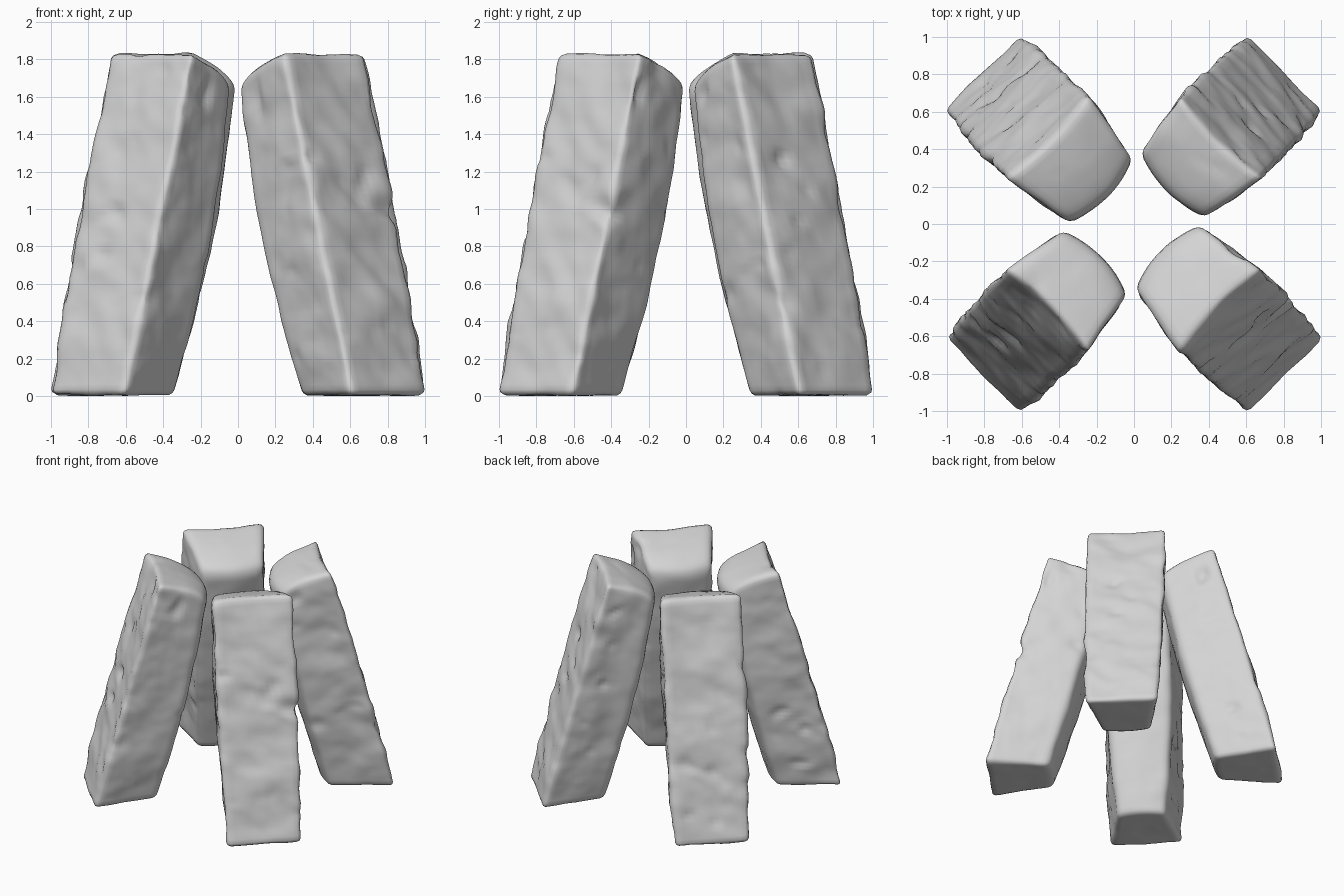
import bpy, bmesh, math
from mathutils import Vector, Matrix, noise

old = bpy.data.objects.get("Cube")
if old:
    bpy.data.objects.remove(old, do_unlink=True)

# Plain grey stone
stone = bpy.data.materials.new("grey_stone")
stone.use_nodes = True
GREY = (0.66, 0.66, 0.66, 1)
stone.diffuse_color = GREY
stone.node_tree.nodes["Principled BSDF"].inputs["Base Color"].default_value = GREY

HALF = Vector((0.23, 0.27, 0.9))   # nominal half depth, half width, half height
ROUND = 0.035


def mix(a, b, f):
    return a + (b - a) * f


def rounded(p):
    """Round the edges of the nominal box; the result is in -1..1 again."""
    q = Vector([c * h for c, h in zip(p, HALF)])
    core = Vector([max(-h + ROUND, min(h - ROUND, c)) for c, h in zip(q, HALF)])
    q = core + (q - core).normalized() * ROUND
    return Vector([c / h for c, h in zip(q, HALF)])


def lean(p, top_inner):
    """Map the box to a tapered block: x is the distance from the middle."""
    out, side, up = (p.x + 1) / 2, p.y, (p.z + 1) / 2
    belly = math.sin(math.pi * up)
    crown = 1 - side * side
    # The inner face is rounded across, the outer one is hollow near the top
    inner_r = mix(0.665, top_inner, up) - 0.03 * belly - mix(0.03, 0.05, up) * crown
    outer_r = mix(1.15, 0.66, up) + 0.008 * belly - 0.03 * crown * up ** 5
    inner_w = mix(0.185, 0.24, up) + 0.04 * belly
    outer_w = mix(0.29, 0.312, up) + 0.012 * belly
    # The top is flat at the outer edge and falls off towards the middle
    top_z = mix(1.62, 1.83, math.sqrt(max(0, out)))
    return Vector((mix(inner_r, outer_r, out), side * mix(inner_w, outer_w, out), up * top_z))


def roughness(p, seed):
    """Broad swells, worn ledges and a few pits."""
    s = p + Vector((seed * 7.3, seed * 3.1, seed * 5.7))
    swell = 0.02 * noise.noise(s * 3.2)
    lump = 0.014 * noise.noise(Vector((s.x * 6, s.y * 6, s.z * 7 + s.y * 3)))
    grain = 0.004 * noise.noise(s * 15)
    pit = 0.07 * max(0, noise.noise(s * 6.5) - 0.38)
    return swell + lump + grain - pit


def make_stone(name, angle, top_inner, seed):
    bm = bmesh.new()
    bmesh.ops.create_cube(bm, size=2)
    # Denser along the height, then an even grid on every face
    upright = [e for e in bm.edges if abs(e.verts[0].co.z - e.verts[1].co.z) > 1]
    bmesh.ops.subdivide_edges(bm, edges=upright, cuts=3, use_grid_fill=True)
    bmesh.ops.subdivide_edges(bm, edges=bm.edges[:], cuts=15, use_grid_fill=True)
    # Weather the outer side most, the inner side and the ends least
    strength = {}
    for v in bm.verts:
        p = v.co.copy()
        ends = min(1, (1 - abs(p.z)) * 6)
        strength[v] = mix(0.4, 1, ends) * mix(0.4, 1, min(1, (p.x + 1) * 0.8))
        v.co = lean(rounded(p), top_inner)
    bm.normal_update()
    moves = [(v, v.normal * roughness(v.co, seed) * strength[v]) for v in bm.verts]
    for v, move in moves:
        v.co += move
    # Stand the block on the ground and turn it to its corner
    low = min(v.co.z for v in bm.verts)
    bmesh.ops.translate(bm, verts=bm.verts[:], vec=(0, 0, -low))
    bmesh.ops.rotate(bm, verts=bm.verts[:], cent=(0, 0, 0), matrix=Matrix.Rotation(angle, 3, 'Z'))
    bmesh.ops.recalc_face_normals(bm, faces=bm.faces[:])
    for f in bm.faces:
        f.smooth = True
    mesh = bpy.data.meshes.new(name)
    bm.to_mesh(mesh)
    bm.free()
    mesh.materials.append(stone)
    obj = bpy.data.objects.new(name, mesh)
    bpy.context.collection.objects.link(obj)


# Four blocks leaning towards the middle
names = ["back_left_stone", "back_right_stone", "front_right_stone", "front_left_stone"]
for i, name in enumerate(names):
    make_stone(name, math.radians(45 + 90 * i), 0.29 if i % 2 == 0 else 0.245, i + 1)
